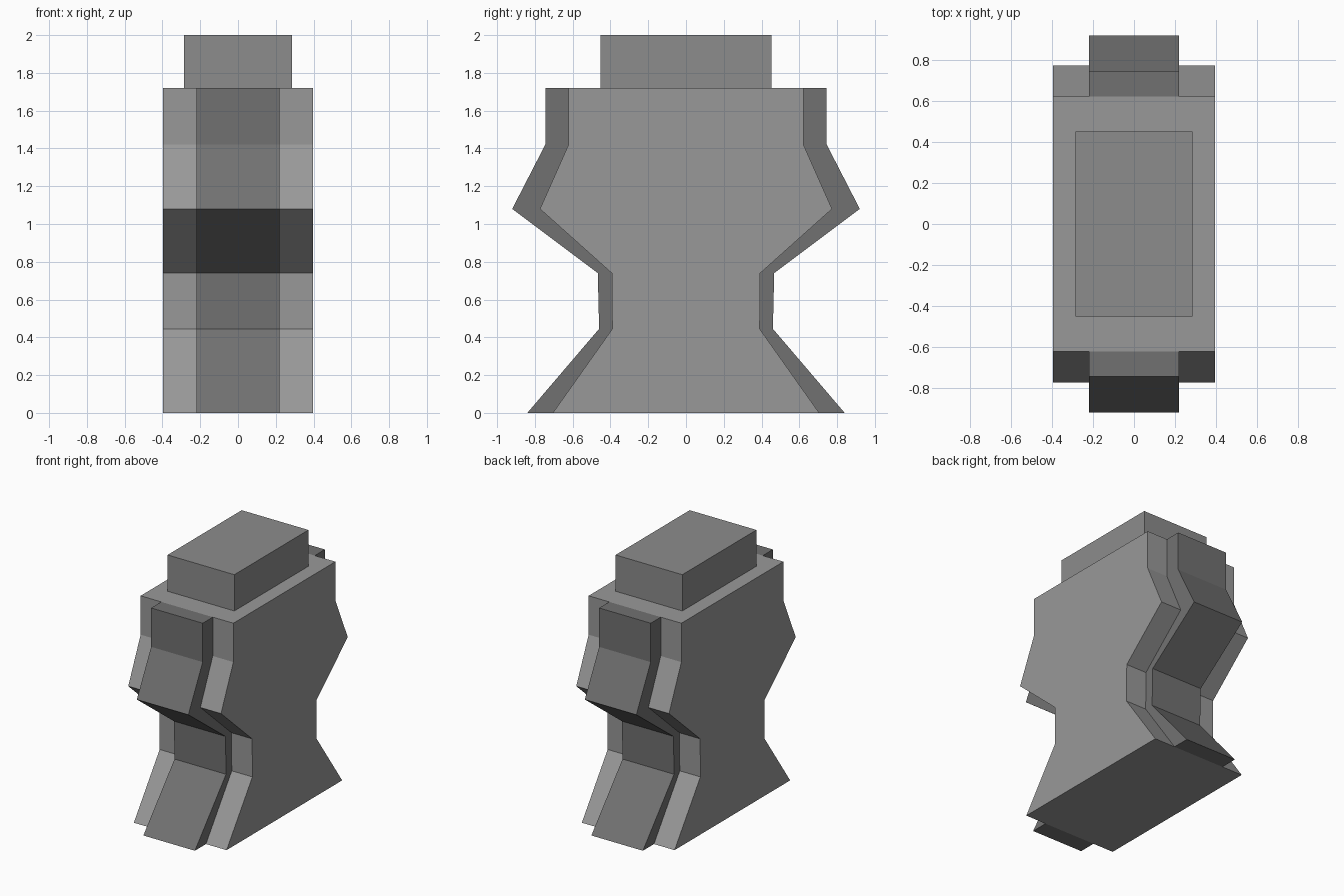
import bpy, bmesh

if "Cube" in bpy.data.objects:
    bpy.data.objects.remove(bpy.data.objects["Cube"])

# Half profiles: (y, z) from the base upwards
BODY = [(0.705, 0), (0.39, 0.445), (0.393, 0.74), (0.773, 1.08), (0.622, 1.42), (0.622, 1.72)]
RIDGE = [(0.84, 0), (0.46, 0.445), (0.467, 0.74), (0.92, 1.08), (0.745, 1.42), (0.745, 1.72)]


def make_grey(name, value):
    mat = bpy.data.materials.new(name)
    mat.diffuse_color = (value, value, value, 1)
    mat.use_nodes = True
    mat.node_tree.nodes["Principled BSDF"].inputs["Base Color"].default_value = mat.diffuse_color
    return mat


def extrude_profile(name, points, half_width, mat):
    """Extrude a closed y/z outline symmetrically along x."""
    bm = bmesh.new()
    face = bm.faces.new([bm.verts.new((-half_width, y, z)) for y, z in points])
    result = bmesh.ops.extrude_face_region(bm, geom=[face])
    moved = [v for v in result["geom"] if isinstance(v, bmesh.types.BMVert)]
    bmesh.ops.translate(bm, verts=moved, vec=(2 * half_width, 0, 0))
    bmesh.ops.recalc_face_normals(bm, faces=bm.faces)
    mesh = bpy.data.meshes.new(name)
    bm.to_mesh(mesh)
    bm.free()
    mesh.materials.append(mat)
    obj = bpy.data.objects.new(name, mesh)
    bpy.context.collection.objects.link(obj)
    return obj


def flip(points):
    return [(-y, z) for y, z in points]


mid_grey = make_grey("mid_grey", 0.317)
dark_grey = make_grey("dark_grey", 0.167)
block_grey = make_grey("block_grey", 0.261)

# Waisted main body
extrude_profile("body", BODY + flip(BODY)[::-1], 0.396, mid_grey)

# Raised centre bands following the body outline, front and back
band = RIDGE + BODY[::-1]
extrude_profile("back_band", band, 0.22, dark_grey)
extrude_profile("front_band", flip(band), 0.22, dark_grey)

# Rectangular block on top
extrude_profile("top_block", [(-0.452, 1.72), (0.452, 1.72), (0.452, 2), (-0.452, 2)], 0.285, block_grey)
